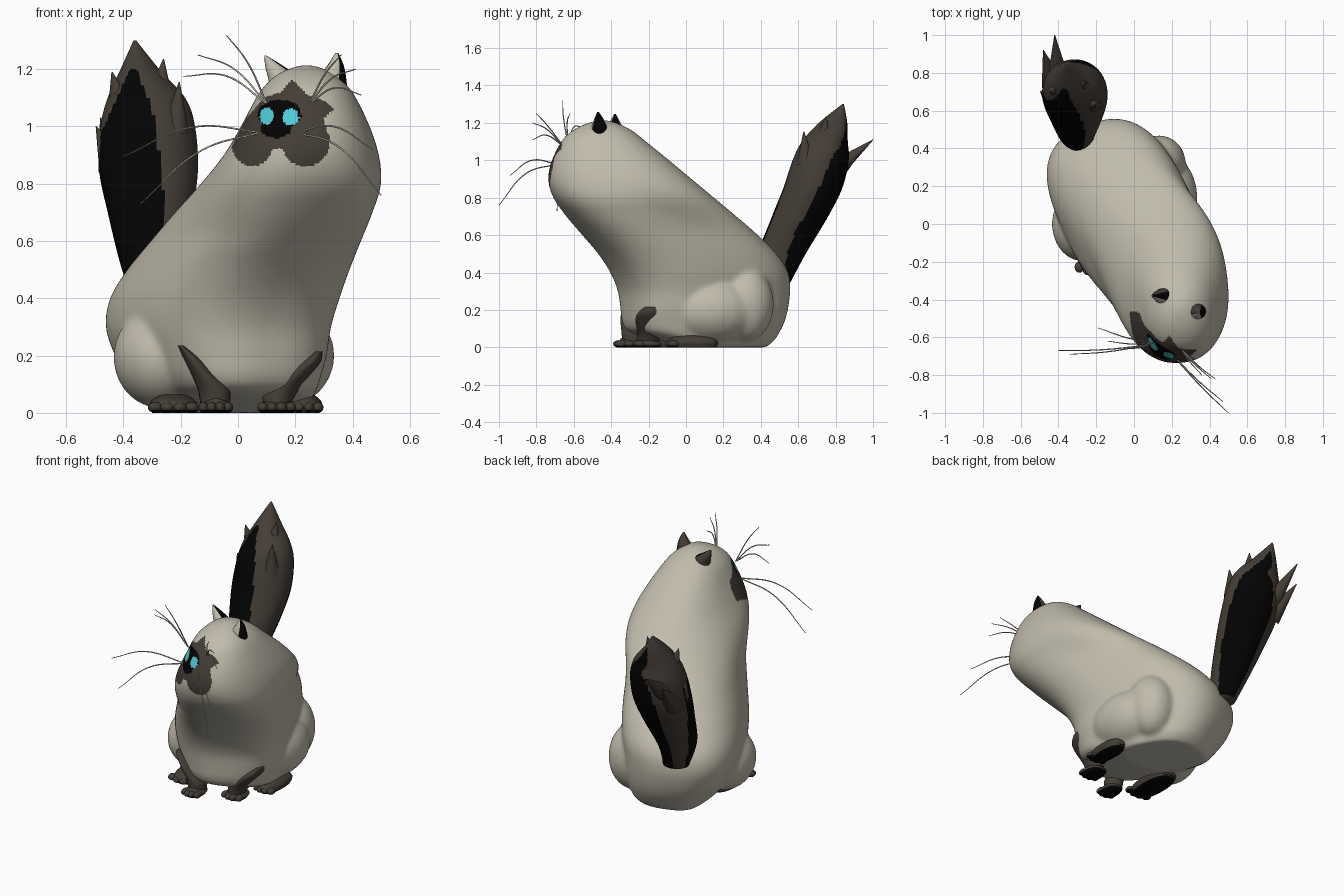
import bpy, bmesh, math
from mathutils import Vector, Matrix

if "Cube" in bpy.data.objects:
    bpy.data.objects.remove(bpy.data.objects["Cube"])


def material(name, rgb):
    m = bpy.data.materials.new(name)
    m.diffuse_color = (*rgb, 1)
    m.use_nodes = True
    m.node_tree.nodes["Principled BSDF"].inputs["Base Color"].default_value = m.diffuse_color
    return m


MATS = [material("cream fur", (0.53, 0.50, 0.41)), material("dark brown fur", (0.06, 0.048, 0.038)),
        material("black fur", (0.001, 0.001, 0.001)), material("blue eyes", (0.08, 0.60, 0.68))]
CREAM, BROWN, BLACK, BLUE = range(4)


def finish(name, mesh, rule):
    """Make an object and colour each face by rule(centre, normal)."""
    for m in MATS:
        mesh.materials.append(m)
    for p in mesh.polygons:
        p.material_index = rule(p.center, p.normal)
        p.use_smooth = True
    ob = bpy.data.objects.new(name, mesh)
    bpy.context.collection.objects.link(ob)
    return ob


def to_mesh(bm, name):
    bmesh.ops.recalc_face_normals(bm, faces=bm.faces)
    me = bpy.data.meshes.new(name)
    bm.to_mesh(me)
    bm.free()
    return me


def catmull(rows, sub):
    out = []
    for i in range(len(rows) - 1):
        a, b, c, d = (rows[max(0, min(len(rows) - 1, i + k))] for k in (-1, 0, 1, 2))
        for s in range(sub):
            t = s / sub
            out.append([q + 0.5 * t * (r - p + t * (2 * p - 5 * q + 4 * r - w + t * (3 * (q - r) + w - p)))
                        for p, q, r, w in zip(a, b, c, d)])
    return out + [rows[-1]]


def outline(n, ratio, turn, power):
    """Turned superellipse scaled to a unit box."""
    pts = []
    for i in range(n):
        t = 2 * math.pi * i / n
        u = ratio * math.copysign(abs(math.cos(t)) ** power, math.cos(t))
        v = math.copysign(abs(math.sin(t)) ** power, math.sin(t))
        pts.append((u * math.cos(turn) - v * math.sin(turn), u * math.sin(turn) + v * math.cos(turn)))
    mx, my = max(p[0] for p in pts), max(p[1] for p in pts)
    return [(x / mx, y / my) for x, y in pts]


def loft(bm, rows, n=32, sub=5, form=lambda z: (1, 0, 1)):
    """Skin horizontal slices (z, xmin, xmax, ymin, ymax); form(z) gives ratio, turn, power."""
    rings = []
    for z, x0, x1, y0, y1 in catmull(rows, sub):
        rings.append([bm.verts.new(((x0 + x1) / 2 + (x1 - x0) / 2 * x, (y0 + y1) / 2 + (y1 - y0) / 2 * y, z))
                      for x, y in outline(n, *form(z))])
    for a, b in zip(rings, rings[1:]):
        for i in range(n):
            bm.faces.new((a[i], a[(i + 1) % n], b[(i + 1) % n], b[i]))
    bm.faces.new(rings[0])
    bm.faces.new(rings[-1])


def ball(bm, centre, radii):
    bmesh.ops.create_uvsphere(bm, u_segments=24, v_segments=14, radius=1,
                              matrix=Matrix.Translation(centre) @ Matrix.Diagonal((*radii, 1)))


def body_form(z):
    """Boxy turned trunk below, rounder head facing forward above."""
    t = max(0, min(1, (z - .6) / .35))
    t = t * t * (3 - 2 * t)
    return 1.45 - .1 * t, math.radians(-67 - 21 * t), .74 + .14 * t


# Body and head in one, with hips and thighs, fused by a remesh
bm = bmesh.new()
loft(bm, [(0.0, -.27, .19, .04, .43), (.04, -.32, .25, -.16, .475), (.08, -.355, .275, -.3, .5),
          (.13, -.39, .29, -.34, .525),
          (.2, -.43, .31, -.35, .545), (.3, -.462, .325, -.365, .557), (.4, -.447, .355, -.405, .547),
          (.5, -.387, .39, -.47, .485), (.6, -.305, .43, -.555, .385), (.7, -.22, .47, -.64, .27),
          (.8, -.13, .5, -.71, .15), (.9, -.05, .492, -.737, .03), (1.0, .01, .46, -.717, -.09),
          (1.1, .063, .412, -.667, -.213), (1.15, .1, .375, -.62, -.275), (1.19, .15, .325, -.55, -.345),
          (1.215, .22, .26, -.47, -.42)],
     n=72, form=body_form)
ball(bm, (-.268, .0, .195), (.168, .2, .18))
ball(bm, (.13, .13, .2), (.208, .27, .19))
ball(bm, (.135, .32, .23), (.14, .15, .2))
base = bpy.data.objects.new("body_base", to_mesh(bm, "body_base"))
bpy.context.collection.objects.link(base)
rm = base.modifiers.new("fuse", 'REMESH')
rm.mode, rm.voxel_size = 'VOXEL', 0.0085
sm = base.modifiers.new("soften", 'SMOOTH')
sm.factor, sm.iterations = 0.5, 35
fused = bpy.data.meshes.new_from_object(base.evaluated_get(bpy.context.evaluated_depsgraph_get()))
bpy.data.objects.remove(base)

MASK = [(-.01, .95), (.03, 1.03), (.09, 1.1), (.15, 1.12), (.19, 1.165), (.24, 1.11), (.3, 1.09),
        (.335, 1.06), (.3, 1.03), (.315, .95), (.13, .92)]


def in_poly(x, z, pts):
    inside = False
    for (x0, z0), (x1, z1) in zip(pts, pts[1:] + pts[:1]):
        if (z0 > z) != (z1 > z) and x < x0 + (z - z0) * (x1 - x0) / (z1 - z0):
            inside = not inside
    return inside


def face_rule(c, n):
    """Face mask, muzzle and eyes, marked as seen from the front."""
    def oval(x, z, rx, rz):
        return ((c.x - x) / rx) ** 2 + ((c.z - z) / rz) ** 2 < 1
    if c.y > -.46 or n.y > 0 or c.z < .8:
        return CREAM
    if oval(.10, 1.037, .024, .03) or oval(.184, 1.032, .029, .029):
        return BLUE
    if oval(.145, 1.043, .077, .05) or oval(.133, .995, .055, .035):
        return BLACK
    if in_poly(c.x, c.z, MASK) or oval(.05, .94, .073, .077) or oval(.237, .945, .084, .085):
        return BROWN
    return CREAM


finish("body", fused, face_rule)


# Tail with tufts of fur
def tail_rule(c, n):
    front = n.dot(Vector((-.68, -.68, .25))) > .45 + .5 * (c.z - .65)
    if front and c.z < 1.2 and c.x > -.49 + .45 * (c.z - .95):
        return BLACK
    return BLACK if c.y < .875 and n.dot(Vector((.48, .71, -.52))) > .68 else BROWN


bm = bmesh.new()
loft(bm, [(.35, -.35, -.2, .42, .56), (.5, -.405, -.2, .39, .64), (.7, -.455, -.16, .46, .76),
          (.85, -.485, -.14, .52, .835), (1.0, -.48, -.15, .57, .87), (1.1, -.455, -.185, .62, .865),
          (1.2, -.41, -.275, .71, .862), (1.3, -.365, -.355, .835, .845)], n=72, sub=14)
tail = to_mesh(bm, "tail")
bm = bmesh.new()
for root, tip, r in [((-.4, .76, .92), (-.42, 1.0, 1.11), .06), ((-.43, .74, .86), (-.48, .92, 1.03), .06),
                     ((-.28, .72, 1.03), (-.26, .75, 1.235), .07), ((-.22, .64, .98), (-.205, .63, 1.155), .05),
                     ((-.4, .72, 1.03), (-.44, .7, 1.19), .06), ((-.44, .68, .88), (-.495, .7, 1.0), .05)]:
    d = Vector(tip) - Vector(root)
    bmesh.ops.create_cone(bm, segments=16, radius1=r, radius2=0.002, depth=d.length,
                          matrix=Matrix.Translation((Vector(root) + Vector(tip)) / 2)
                          @ d.to_track_quat('Z', 'Y').to_matrix().to_4x4())
finish("tail", tail, tail_rule)
finish("tail_tufts", to_mesh(bm, "tail_tufts"), lambda c, n: BROWN)

# Ears: cream in front, dark behind
for name, rows in [
        ("left_ear", [(1.1, .12, .25, -.44, -.33), (1.17, .105, .215, -.425, -.34),
                      (1.21, .095, .16, -.405, -.355), (1.247, .092, .1, -.385, -.375)]),
        ("right_ear", [(1.08, .25, .385, -.52, -.41), (1.15, .265, .38, -.51, -.415),
                       (1.21, .31, .37, -.495, -.435), (1.257, .34, .35, -.475, -.465)])]:
    bm = bmesh.new()
    loft(bm, rows, n=24)
    finish(name, to_mesh(bm, name),
           lambda c, n: BLACK if n.x > .4 else CREAM if n.y < -.45 else BROWN)


# Legs and paws with four toes each; soles are black
def sole_rule(c, n):
    return BLACK if n.z < -.5 and c.z < .05 else BROWN


def paw(name, x0, x1, y0, y1, h, leg=None):
    bm = bmesh.new()
    m = y0 + .45 * (y1 - y0)
    loft(bm, [(0, x0 + .01, x1 - .01, y0 + .02, y1 - .01), (h * .4, x0, x1, y0 + .01, y1),
              (h * .75, x0 + .015, x1 - .015, y0 + .035, y1 - .03), (h, x0 + .045, x1 - .045, m - .03, m + .04)],
         n=24, form=lambda z: (1, 0, .85))
    w = (x1 - x0) / 4
    for i in range(4):
        out = .012 if i in (0, 3) else 0
        ball(bm, (x0 + w * (i + .5), y0 + .03 + out, .019), (w * .6, .03, .019))
    if leg:
        loft(bm, leg, n=24)
    finish(name, to_mesh(bm, name), sole_rule)


paw("left_front_leg", -.135, -.02, -.39, -.23, .05,
    [(.02, -.13, -.03, -.34, -.23), (.08, -.14, -.03, -.345, -.22), (.14, -.165, -.085, -.35, -.21),
     (.19, -.19, -.13, -.345, -.2), (.235, -.21, -.19, -.325, -.2)])
paw("right_front_leg", .07, .2, -.29, -.13, .05,
    [(.02, .09, .18, -.26, -.15), (.07, .09, .205, -.26, -.13), (.14, .16, .26, -.27, -.1),
     (.18, .215, .29, -.26, -.08), (.215, .265, .295, -.22, -.1)])
paw("left_hind_paw", -.31, -.14, -.27, .08, .065)
paw("right_hind_paw", .165, .295, -.11, .17, .07)

# Whiskers: brows and cheeks as thin tapering tubes
cu = bpy.data.curves.new("whiskers", 'CURVE')
cu.dimensions, cu.bevel_depth, cu.bevel_resolution, cu.resolution_u = '3D', .0035, 1, 8
BROW_L, BROW_R, CHEEK_L, CHEEK_R = (.1, -.63, 1.08), (.25, -.66, 1.08), (.08, -.64, .98), (.2, -.69, .98)
for root, tip, lift in [
        (BROW_L, (-.04, -.66, 1.318), .03), (BROW_L, (-.14, -.62, 1.25), .04), (BROW_L, (-.19, -.55, 1.175), .05),
        (CHEEK_L, (-.4, -.67, .895), .06), (CHEEK_L, (-.34, -.69, .73), .06),
        (BROW_R, (.36, -.8, 1.25), .02), (BROW_R, (.41, -.82, 1.2), .03), (BROW_R, (.43, -.82, 1.11), .04),
        (CHEEK_R, (.47, -.94, .92), .05), (CHEEK_R, (.5, -1.0, .76), .06)]:
    a, c = Vector(root), Vector(tip)
    b = (a + c) / 2 + Vector((0, -.01, lift))
    sp = cu.splines.new('BEZIER')
    sp.bezier_points.add(2)
    for p, co, r in zip(sp.bezier_points, (a, b, c), (1, .9, .5)):
        p.co, p.radius = co, r
        p.handle_left_type = p.handle_right_type = 'AUTO'
cu.materials.append(MATS[CREAM])
bpy.context.collection.objects.link(bpy.data.objects.new("whiskers", cu))
